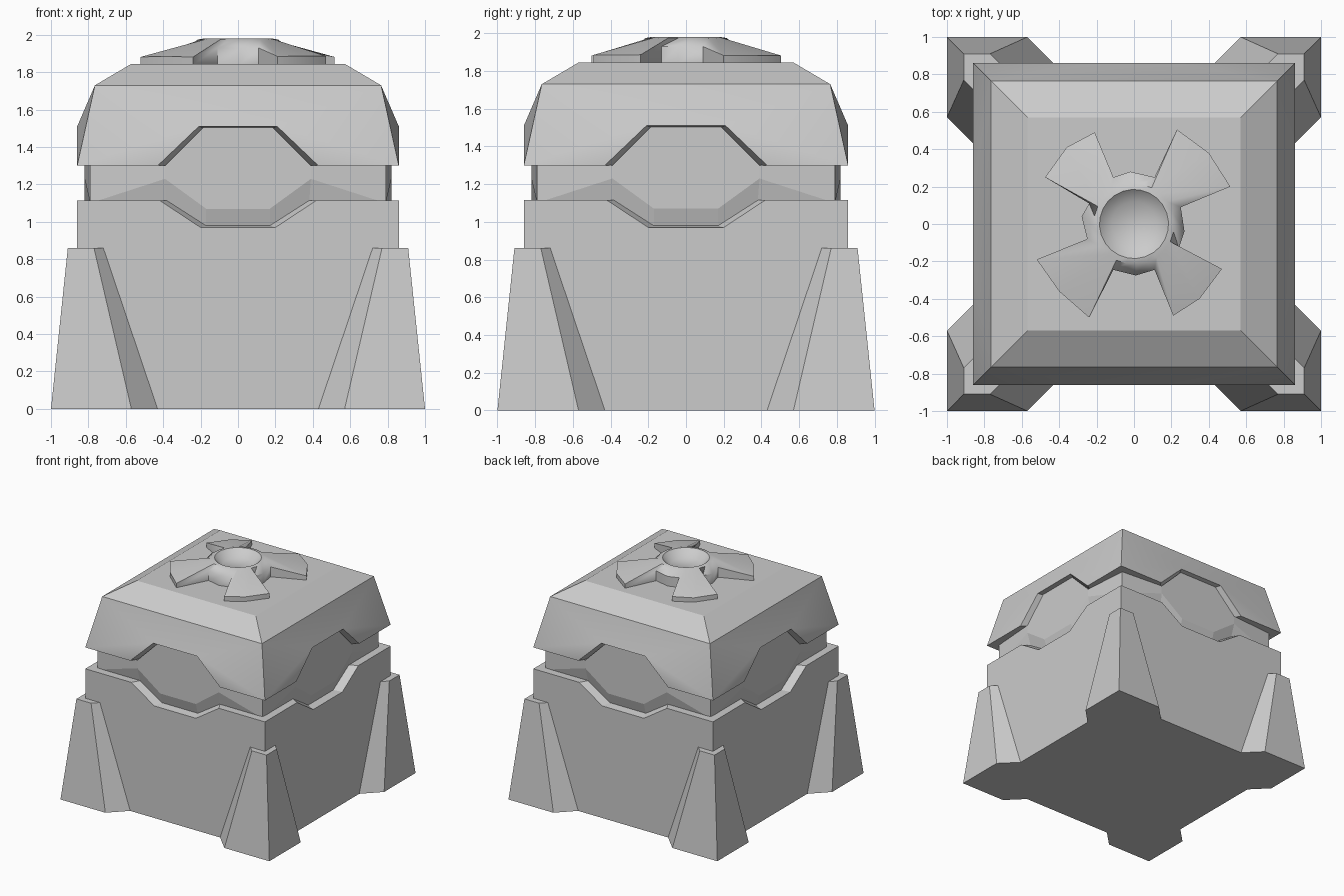
import bpy, bmesh, math
from mathutils import Matrix, Vector

if "Cube" in bpy.data.objects:
    bpy.data.objects.remove(bpy.data.objects["Cube"])


def make(name, bm, smooth=None):
    bmesh.ops.remove_doubles(bm, verts=bm.verts, dist=0.0005)
    bmesh.ops.recalc_face_normals(bm, faces=bm.faces)
    me = bpy.data.meshes.new(name)
    bm.to_mesh(me)
    bm.free()
    ob = bpy.data.objects.new(name, me)
    bpy.context.collection.objects.link(ob)
    if smooth:
        bpy.ops.object.select_all(action='DESELECT')
        ob.select_set(True)
        bpy.context.view_layer.objects.active = ob
        bpy.ops.object.shade_smooth_by_angle(angle=math.radians(smooth))
    return ob


def four_sides(bm, halves, fulls=()):
    """Right-half faces are mirrored; everything is repeated on four sides."""
    polys = list(fulls)
    for p in halves:
        polys += [p, [(-x, y, z) for x, y, z in reversed(p)]]
    for k in range(4):
        rot = Matrix.Rotation(k * math.pi / 2, 4, 'Z')
        for p in polys:
            bm.faces.new([bm.verts.new(rot @ Vector(c)) for c in p])


def square(bm, r, z):
    bm.faces.new([bm.verts.new((x * r, y * r, z))
                  for x, y in ((-1, -1), (1, -1), (1, 1), (-1, 1))])


def strip(a, b):
    """Quads joining two matching polylines."""
    return [[a[i], a[i + 1], b[i + 1], b[i]] for i in range(len(a) - 1)]


# Lower body with a notched upper rim
W, C, P = -0.86, -0.79, -0.82
rim = [(0.86, W, 1.115), (0.42, W, 1.115), (0.2, W, 0.97), (0, W, 0.97)]
inner = [(0.79, C, 1.115), (0.38, C, 1.115), (0.17, C, 0.98), (0, C, 0.98)]
bm = bmesh.new()
four_sides(bm, [[(0, W, 0), (0.86, W, 0)] + rim] + strip(rim, inner))
square(bm, 0.86, 0)
make("body", bm)

# Core band, with a slightly raised eight-sided panel on each side
panel = [(0.18, P, 1.51), (0.39, P, 1.3), (0.39, P, 1.23), (0.17, P, 1.07)]
bm = bmesh.new()
four_sides(bm, [
    [panel[1], (0.79, C, 1.31), (0.79, C, 1.1), panel[2]],
    [panel[2], (0.79, C, 1.1), (0.38, C, 1.1)],
    [panel[2], (0.38, C, 1.1), (0.17, C, 0.97), panel[3]],
    [panel[3], (0.17, C, 0.97), (0, C, 0.97), (0, P, 1.07)],
], [panel + [(-x, y, z) for x, y, z in reversed(panel)]])
make("core_band", bm)

# Lid with arched openings and a chamfered top
edge = [(0.86, W, 1.3), (0.43, W, 1.3), (0.21, W, 1.51), (0, W, 1.51)]
lip = [(0.79, C, 1.3), (0.39, C, 1.3), (0.18, C, 1.5), (0, C, 1.5)]
top = (0.765, -0.765, 1.73)
bm = bmesh.new()
four_sides(bm, [edge[:3], [edge[0], edge[2], top]] + strip(edge, lip), [
    [(-0.21, W, 1.51), edge[2], top, (-0.765, -0.765, 1.73)],
    [(-0.765, -0.765, 1.73), top, (0.57, -0.57, 1.845), (-0.57, -0.57, 1.845)],
])
square(bm, 0.57, 1.845)
make("lid", bm, 30)

# Tapered corner feet
def foot_section(o, a, b):
    return [(b, 0.84), (b, 0.86), (a, o), (o, o), (o, a), (0.86, b), (0.84, b)]

for i, (sx, sy) in enumerate(((1, 1), (-1, 1), (-1, -1), (1, -1))):
    bm = bmesh.new()
    low, high = [[bm.verts.new((x * sx, y * sy, z)) for x, y in sec] for sec, z in
                 ((foot_section(1, 0.57, 0.43), 0), (foot_section(0.91, 0.77, 0.72), 0.86))]
    bm.faces.new(low)
    bm.faces.new(high)
    for j in range(7):
        k = (j + 1) % 7
        bm.faces.new((low[j], low[k], high[k], high[j]))
    make(f"corner_foot_{i + 1}", bm)

# Four-armed cap with a dished hub
outline = [(-.02, .28), (-.11, .25), (-.21, .49), (-.36, .41), (-.475, .25), (-.24, .11),
           (-.28, .04), (-.25, -.08), (-.52, -.19), (-.40, -.36), (-.24, -.5), (-.11, -.245),
           (.01, -.275), (.11, -.245), (.21, -.49), (.35, -.40), (.47, -.24), (.24, -.13),
           (.27, -.04), (.25, .09), (.515, .2), (.40, .38), (.23, .505), (.11, .25)]
bm = bmesh.new()
n = len(outline)


def ring(r, z):
    return [bm.verts.new((r * math.cos(a), r * math.sin(a), z))
            for a in (math.radians(94) + i * math.tau / n for i in range(n))]


loops = [[bm.verts.new((x, y, 1.84)) for x, y in outline],
         [bm.verts.new((x, y, 1.93 - 0.17 * max(0, math.hypot(x, y) - 0.27)))
          for x, y in outline],
         ring(0.215, 1.975), ring(0.185, 1.98), ring(0.12, 1.92)]
for a, b in zip(loops, loops[1:]):
    for i in range(n):
        j = (i + 1) % n
        bm.faces.new((a[i], a[j], b[j], b[i]))
bm.faces.new(loops[-1])
make("top_cap", bm, 50)
